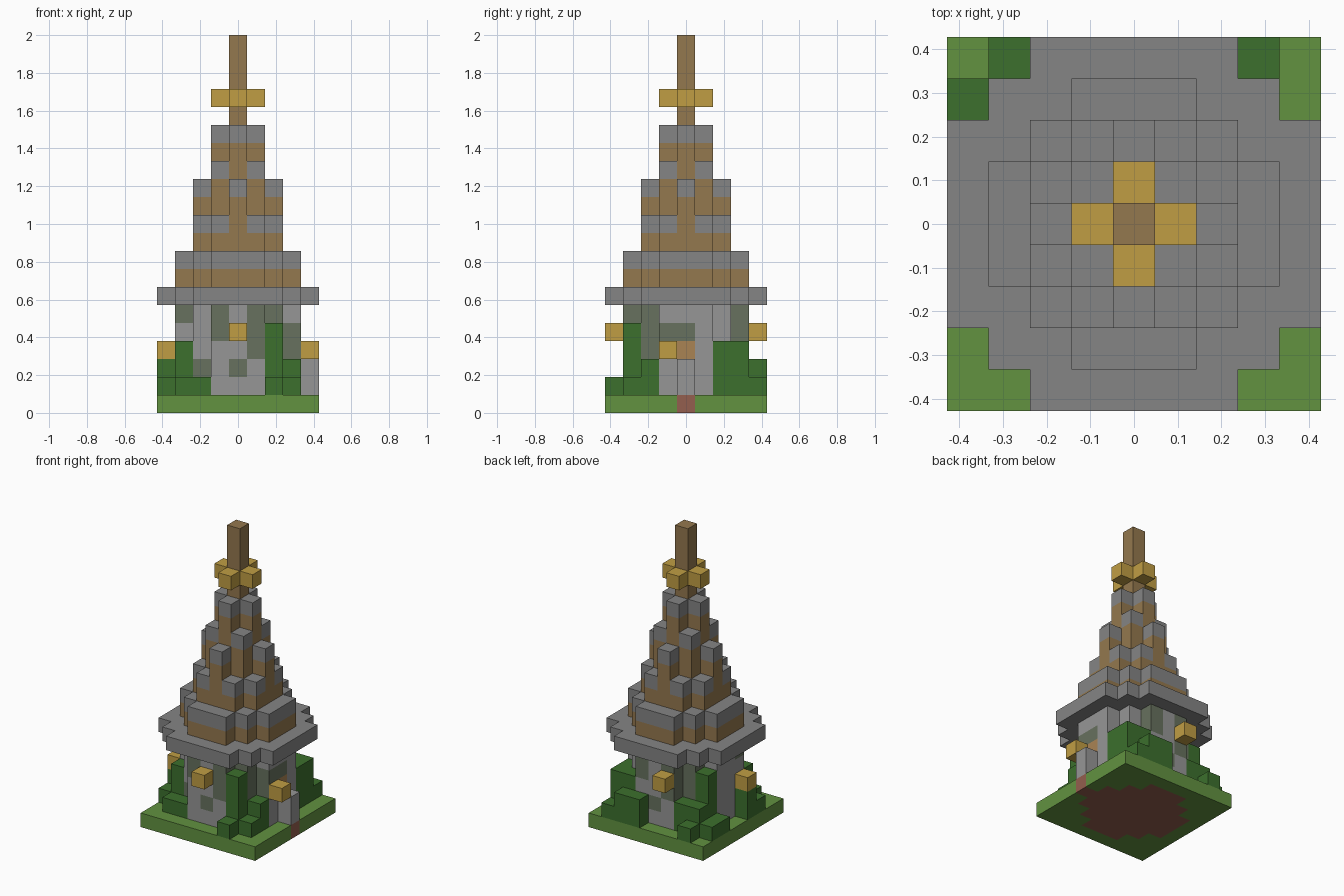
import bpy
import bmesh
from mathutils import Vector

if "Cube" in bpy.data.objects:
    bpy.data.objects.remove(bpy.data.objects["Cube"], do_unlink=True)

UNIT = 2 / 21          # edge of one block
SPAN = range(-4, 5)    # block columns from side to side


def linear(c):
    c /= 255
    return c / 12.92 if c < 0.04 else ((c + 0.055) / 1.055) ** 2.4


def material(name, *rgb):
    colour = (*[linear(c) for c in rgb], 1)
    mat = bpy.data.materials.new(name)
    mat.diffuse_color = colour
    mat.use_nodes = True
    bsdf = next(n for n in mat.node_tree.nodes if n.type == 'BSDF_PRINCIPLED')
    bsdf.inputs["Base Color"].default_value = colour
    bsdf.inputs["Roughness"].default_value = 0.9
    return mat


grass = material("grass green", 98, 146, 64)
leaf = material("leaf green", 60, 112, 45)
wall_stone = material("wall stone", 150, 150, 150)
roof_stone = material("roof stone", 133, 133, 133)
moss = material("mossy stone", 103, 113, 94)
wood = material("wood brown", 148, 120, 78)
gold = material("lantern gold", 192, 158, 68)
dirt = material("dirt brown", 148, 94, 78)
door_wood = material("door wood", 170, 132, 84)


def blocks(name, cells):
    """Make the outer skin of a set of blocks: {(x, y, layer): material}."""
    bm = bmesh.new()
    mats, corners = [], {}

    def corner(p):
        key = tuple(round(c * 2) for c in p)
        if key not in corners:
            corners[key] = bm.verts.new(p * UNIT)
        return corners[key]

    for cell, mat in cells.items():
        if mat not in mats:
            mats.append(mat)
        centre = Vector(cell) + Vector((0, 0, 0.5))
        for axis in range(3):
            for sign in (-1, 1):
                n = Vector((0, 0, 0))
                n[axis] = sign
                if tuple(int(a + b) for a, b in zip(cell, n)) in cells:
                    continue
                u = Vector((0, 0, 0))
                u[(axis + 1) % 3] = 1
                v = n.cross(u)
                ring = [(-1, -1), (1, -1), (1, 1), (-1, 1)]
                face = bm.faces.new([corner(centre + (n + u * a + v * b) / 2)
                                     for a, b in ring])
                face.material_index = mats.index(mat)
    mesh = bpy.data.meshes.new(name)
    bm.to_mesh(mesh)
    bm.free()
    for mat in mats:
        mesh.materials.append(mat)
    obj = bpy.data.objects.new(name, mesh)
    bpy.context.collection.objects.link(obj)
    return obj


def disc(reach, total):
    """Stepped round footprint."""
    return [(x, y) for x in SPAN for y in SPAN
            if max(abs(x), abs(y)) <= reach and abs(x) + abs(y) <= total]


tower = disc(3, 4)

# Grass base with dirt under the tower and the doorstep
blocks("grass_base", {(x, y, 0): dirt if (x, y) in tower + [(4, 0)] else grass
                      for x in SPAN for y in SPAN})

# Tower wall with mossy patches, repeated on the opposite sides
front_moss = [(-3, 5), (-2, 2), (0, 2), (1, 3), (1, 4), (1, 5),
              (2, 3), (2, 4), (2, 5), (3, 3), (3, 4)]
mossy = {(x, -min(3, 4 - abs(x)), z) for x, z in front_moss}
mossy |= {(3, 0, 4), (1, 3, 4), (1, 3, 5)}
mossy |= {(-x, -y, z) for x, y, z in mossy if abs(x) < 3}
wall = {(x, y, z): moss if (x, y, z) in mossy else wall_stone
        for x, y in tower for z in range(1, 6)}
wall[3, 0, 3] = door_wood
blocks("tower_wall", wall)

# Post beside the wall
blocks("door_post", {(4, 0, z): wall_stone for z in (1, 2)})

# Overhanging eaves
blocks("eaves", {(x, y, 6): roof_stone for x, y in disc(4, 6)})

# Lower roof: a wooden course capped with stone
blocks("lower_roof", {(x, y, z): wood if z == 7 else roof_stone
                      for x, y in tower for z in (7, 8)})

# Upper roof: wooden columns of different heights with stone caps
cap_layer = {(0, 1): 15, (1, 1): 13, (0, 2): 12, (1, 2): 10}
upper = {}
for x, y in disc(2, 3):
    cap = cap_layer.get(tuple(sorted((abs(x), abs(y)))), 20)
    for z in range(9, cap + 1):
        upper[x, y, z] = roof_stone if z == cap and cap < 20 else wood
blocks("upper_roof_and_spire", upper)

# Golden ring around the spire
blocks("spire_ring", {(x, y, 17): gold for x, y in disc(1, 1) if (x, y) != (0, 0)})

# Lanterns hanging on the four sides
lanterns = {"front": (0, -4, 4), "back": (-1, 4, 4),
            "left": (4, -1, 3), "right": (-4, -1, 3)}
for side, place in lanterns.items():
    blocks(side + "_lantern", {place: gold})

# Bushes around the wall: column position and height
bushes = {
    "front_left_bush": {(2, -3): 4, (2, -4): 1, (3, -3): 1, (3, -2): 2},
    "front_right_bush": {(-3, -2): 3, (-3, -3): 1, (-2, -3): 1,
                         (-4, -2): 1, (-4, -1): 2},
    "back_left_bush": {(3, 2): 3, (3, 3): 3, (2, 3): 3, (1, 4): 2,
                       (2, 4): 2, (3, 4): 1},
    "back_right_bush": {(-3, 2): 4, (-3, 3): 2, (-2, 3): 2, (-3, 4): 1,
                        (-4, 3): 1, (-4, 2): 1},
}
for name, columns in bushes.items():
    blocks(name, {(x, y, z): leaf for (x, y), height in columns.items()
                  for z in range(1, height + 1)})
